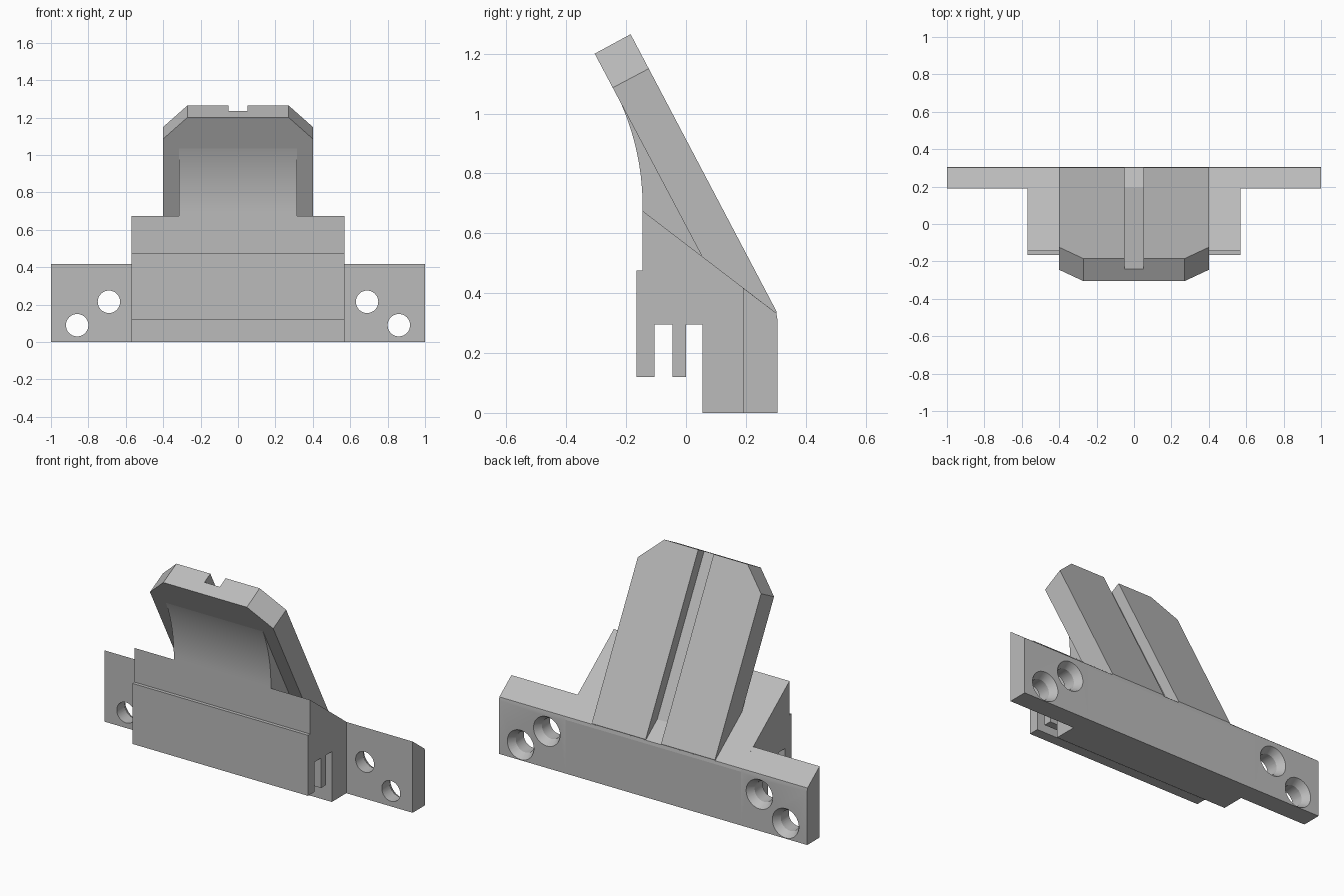
import bpy, bmesh, math
from mathutils import Vector, Matrix

cube = bpy.data.objects.get("Cube")
if cube:
    bpy.data.objects.remove(cube, do_unlink=True)

grey = bpy.data.materials.new("plain grey")
grey.use_nodes = True
COLOR = (0.5, 0.5, 0.5, 1)
grey.diffuse_color = COLOR
grey.node_tree.nodes["Principled BSDF"].inputs["Base Color"].default_value = COLOR


def add_object(name, bm):
    bmesh.ops.recalc_face_normals(bm, faces=bm.faces)
    mesh = bpy.data.meshes.new(name)
    bm.to_mesh(mesh)
    bm.free()
    mesh.materials.append(grey)
    obj = bpy.data.objects.new(name, mesh)
    bpy.context.collection.objects.link(obj)
    return obj


def extrude_mesh(profile, x0, x1):
    """Solid from a (y, z) side profile, swept along x."""
    bm = bmesh.new()
    face = bm.faces.new([bm.verts.new((x0, y, z)) for y, z in profile])
    swept = bmesh.ops.extrude_face_region(bm, geom=[face])["geom"]
    verts = [v for v in swept if isinstance(v, bmesh.types.BMVert)]
    bmesh.ops.translate(bm, verts=verts, vec=(x1 - x0, 0, 0))
    return bm


def cut(obj, cutter):
    """Subtract the cutter, then throw it away."""
    mod = obj.modifiers.new("cut", "BOOLEAN")
    mod.operation, mod.object, mod.solver = "DIFFERENCE", cutter, "EXACT"
    bpy.context.view_layer.update()
    result = bpy.data.meshes.new_from_object(
        obj.evaluated_get(bpy.context.evaluated_depsgraph_get()))
    obj.modifiers.clear()
    obj.data = result
    bpy.data.objects.remove(cutter, do_unlink=True)


def smooth(obj):
    bpy.ops.object.select_all(action="DESELECT")
    obj.select_set(True)
    bpy.context.view_layer.objects.active = obj
    bpy.ops.object.shade_smooth_by_angle(angle=math.radians(25))


BACK = 0.305
back_edge = [(BACK, 0.315), (0.302, 0.333)]

# Central block with sloped top, front lip and two slots underneath
body = add_object("center_block", extrude_mesh(
    [(0.055, 0), (BACK, 0)] + back_edge +
    [(-0.145, 0.675), (-0.145, 0.475), (-0.165, 0.475), (-0.165, 0.12),
     (-0.105, 0.12), (-0.105, 0.295), (-0.045, 0.295), (-0.045, 0.12),
     (0, 0.12), (0, 0.295), (0.055, 0.295)], -0.57, 0.57))

# Mounting wings with countersunk screw holes
for side, name in ((1, "left_wing"), (-1, "right_wing")):
    wing = add_object(name, extrude_mesh(
        [(0.19, 0), (BACK, 0)] + back_edge + [(0.19, 0.418)],
        side * 0.57, side * 1.0))
    for x, z in ((0.69, 0.215), (0.86, 0.09)):
        for r_front, r_back, y0, y1 in ((0.06, 0.06, 0.1, 0.4),
                                        (0.058, 0.088, 0.26, 0.308)):
            bm = bmesh.new()
            place = (Matrix.Translation((side * x, (y0 + y1) / 2, z))
                     @ Matrix.Rotation(-math.pi / 2, 4, "X"))
            bmesh.ops.create_cone(bm, cap_ends=True, segments=40, radius1=r_front,
                                  radius2=r_back, depth=y1 - y0, matrix=place)
            cut(wing, add_object("hole_cutter", bm))
    smooth(wing)

# Leaning slab with chamfered upper corners
top_back = Vector((-0.185, 1.265))
down = Vector((0.468, -0.884))
outward = Vector((0.884, 0.468))
bm = extrude_mesh([top_back, (-0.305, 1.2), (0.055, 0.52), (0.1, 0.44),
                   (0.295, 0.3), (0.303, 0.338)], -0.4, 0.4)
for side in (1, -1):
    bmesh.ops.bisect_plane(
        bm, geom=bm.verts[:] + bm.edges[:] + bm.faces[:],
        plane_co=(side * 0.27, *top_back), plane_no=(side, -down.x, -down.y),
        clear_outer=True)
    bmesh.ops.holes_fill(bm, edges=[e for e in bm.edges if e.is_boundary])
slab = add_object("leaning_slab", bm)

# Groove along the back of the slab
floor = top_back - outward * 0.062
cut(slab, add_object("groove_cutter", extrude_mesh(
    [floor - down * 0.2, floor + down * 1.1,
     floor + down * 1.1 + outward * 0.2, floor - down * 0.2 + outward * 0.2],
    -0.05, 0.05)))

# Curved web blending the slab into the block
RADIUS, STEPS = 0.855, 20
lean = math.atan2(down.x, -down.y)
arc = []
for i in range(STEPS + 1):
    a = lean * i / STEPS
    arc.append((-0.145 - RADIUS * (1 - math.cos(a)), 0.69 + RADIUS * math.sin(a)))
web = add_object("curved_web", extrude_mesh(
    [(-0.145, 0.675)] + arc + [(-0.2, 1.05), (0.07, 0.53), (0, 0.5), (-0.1, 0.6)],
    -0.315, 0.315))
smooth(web)
